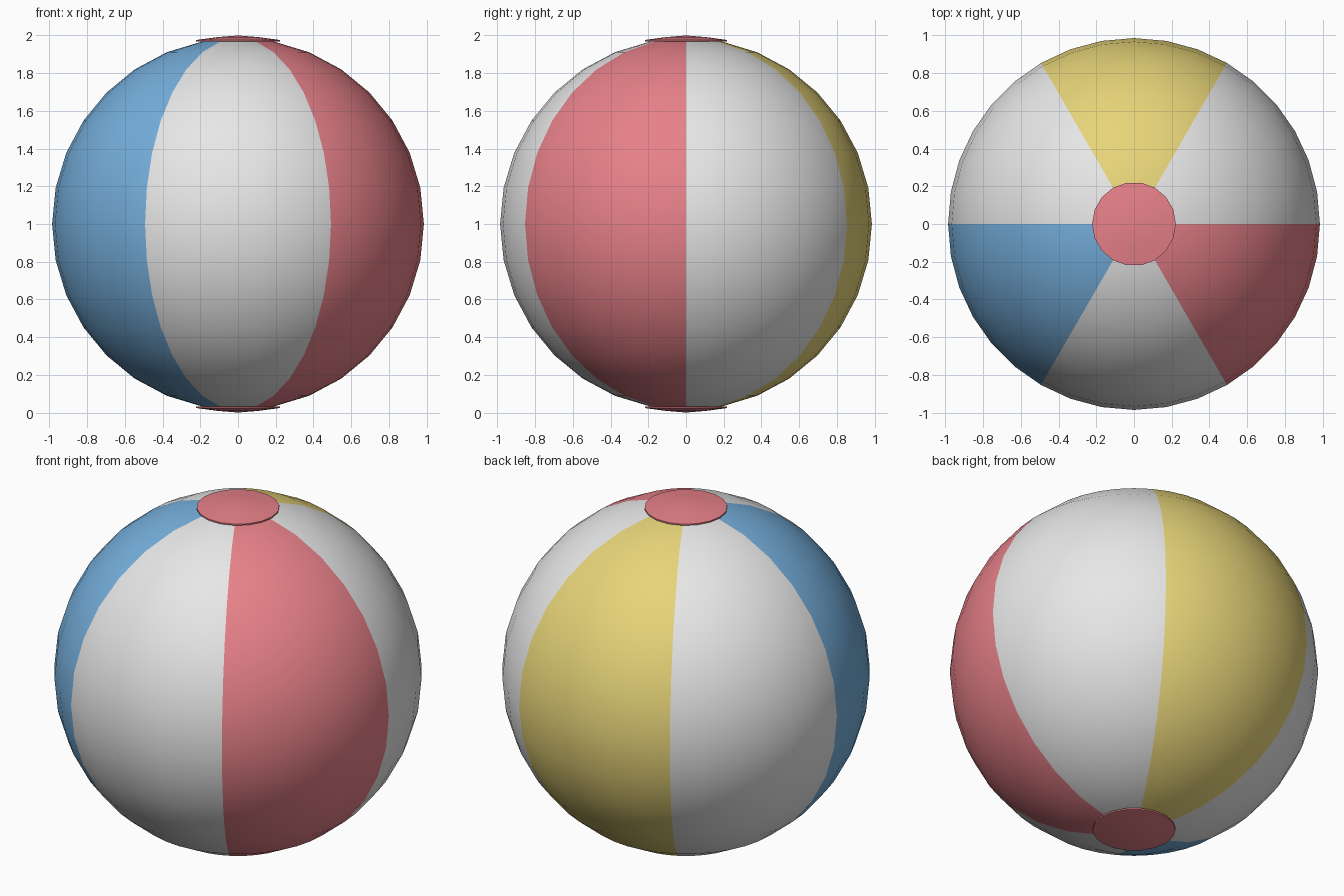
import bpy
import bmesh
import math

cube = bpy.data.objects.get("Cube")
if cube:
    bpy.data.objects.remove(cube, do_unlink=True)


def make_material(name, rgb):
    mat = bpy.data.materials.new(name)
    mat.use_nodes = True
    mat.diffuse_color = (*rgb, 1)
    bsdf = next(n for n in mat.node_tree.nodes if n.type == 'BSDF_PRINCIPLED')
    bsdf.inputs["Base Color"].default_value = (*rgb, 1)
    return mat


white = make_material("white vinyl", (0.8, 0.8, 0.8))
red = make_material("coral red vinyl", (0.8, 0.22, 0.25))
yellow = make_material("yellow vinyl", (0.8, 0.66, 0.19))
blue = make_material("sky blue vinyl", (0.18, 0.43, 0.72))


def add_object(name, bm, materials, angle):
    mesh = bpy.data.meshes.new(name)
    bm.to_mesh(mesh)
    bm.free()
    for mat in materials:
        mesh.materials.append(mat)
    obj = bpy.data.objects.new(name, mesh)
    bpy.context.collection.objects.link(obj)
    bpy.ops.object.select_all(action='DESELECT')
    obj.select_set(True)
    bpy.context.view_layer.objects.active = obj
    bpy.ops.object.shade_smooth_by_angle(angle=math.radians(angle))
    return obj


# Ball: six equal gores, every other one white
RADIUS = 0.986
GORES = (0, 1, 0, 2, 3, 0)  # yellow, blue and red between whites
GORES = (0, 2, 0, 3, 0, 1)
bm = bmesh.new()
bmesh.ops.create_uvsphere(bm, u_segments=36, v_segments=16, radius=RADIUS)
for face in bm.faces:
    c = face.calc_center_median()
    turn = math.atan2(c.y, c.x) % math.tau
    face.material_index = GORES[int(turn / math.tau * 6)]
ball = add_object("ball", bm, (white, red, yellow, blue), 40)
ball.location.z = 1


# End caps: shallow discs over the poles, where the gores meet
def end_cap(name, side):
    profile = [(0, 1.0), (0.11, 0.991), (0.222, 0.976), (0.222, 0.968), (0.15, 0.965)]
    bm = bmesh.new()
    verts = [bm.verts.new((r, 0, z * side)) for r, z in profile]
    edges = [bm.edges.new(pair) for pair in zip(verts, verts[1:])]
    bmesh.ops.spin(bm, geom=verts + edges, axis=(0, 0, 1), cent=(0, 0, 0),
                   angle=math.tau, steps=18)
    bmesh.ops.remove_doubles(bm, verts=bm.verts, dist=0.0005)
    bmesh.ops.recalc_face_normals(bm, faces=bm.faces)
    # The open shell must face away from the ball
    top = max(bm.faces, key=lambda f: abs(f.calc_center_median().z))
    if top.normal.z * side < 0:
        bmesh.ops.reverse_faces(bm, faces=bm.faces)
    cap = add_object(name, bm, (red,), 40)
    cap.location.z = 1


end_cap("top_cap", 1)
end_cap("bottom_cap", -1)
